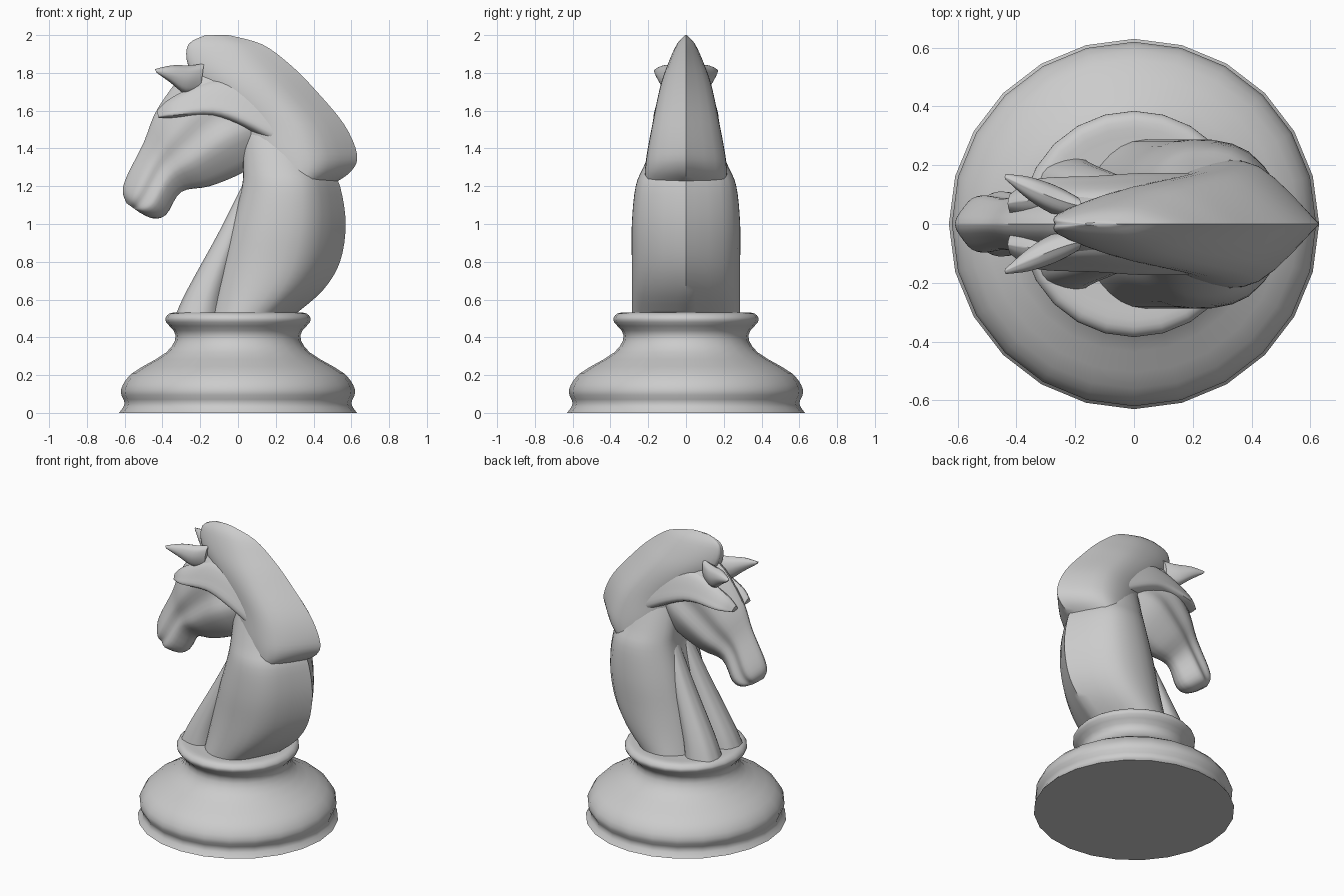
import bpy, bmesh, math

cube = bpy.data.objects.get("Cube")
if cube:
    bpy.data.objects.remove(cube)

grey = bpy.data.materials.new("plain grey")
grey.use_nodes = True
colour = (.6, .6, .6, 1)
grey.diffuse_color = colour
grey.node_tree.nodes["Principled BSDF"].inputs["Base Color"].default_value = colour


def spline(rows, steps):
    """Smooth curve passing through every row of numbers."""
    out = []
    last = len(rows) - 1
    for i in range(last):
        before, start = rows[max(i - 1, 0)], rows[i]
        end, after = rows[i + 1], rows[min(i + 2, last)]
        for step in range(steps):
            t = step / steps
            row = []
            for p, a, b, q in zip(before, start, end, after):
                leave, arrive = (b - p) / 2, (q - a) / 2
                bend = a - b
                row.append(a + t * (leave + t * (-3 * bend - 2 * leave - arrive
                                                 + t * (2 * bend + leave + arrive))))
            out.append(row)
    return out + [list(rows[-1])]


def skin(name, rings, mirror=False):
    """Join closed rings into a capped, smooth solid."""
    bm = bmesh.new()
    loops = [[bm.verts.new(point) for point in ring] for ring in rings]
    for low, high in zip(loops, loops[1:]):
        for i in range(len(low)):
            bm.faces.new((low[i - 1], low[i], high[i], high[i - 1]))
    bm.faces.new(loops[0])
    bm.faces.new(loops[-1])
    bmesh.ops.recalc_face_normals(bm, faces=bm.faces)
    mesh = bpy.data.meshes.new(name)
    bm.to_mesh(mesh)
    bm.free()
    mesh.materials.append(grey)
    obj = bpy.data.objects.new(name, mesh)
    bpy.context.collection.objects.link(obj)
    if mirror:
        both = obj.modifiers.new("both sides", "MIRROR")
        both.use_axis = (False, True, False)
    bpy.ops.object.select_all(action="DESELECT")
    obj.select_set(True)
    bpy.context.view_layer.objects.active = obj
    bpy.ops.object.shade_smooth_by_angle(angle=math.radians(45))


def loft(name, shape, sections, mirror=False):
    """Each section runs from one x, z point to another, with a y offset and
    a half width; shape gives the relative width along that line."""
    half = spline([(0, 0), *shape, (1, 0)], 4)
    outline = half + [(t, -w) for t, w in half[-2:0:-1]]
    rings = []
    for xa, za, xb, zb, y, width in spline(sections, 4):
        rings.append([(xa + (xb - xa) * t, y + w * width, za + (zb - za) * t)
                      for t, w in outline])
    skin(name, rings, mirror)


def level(front, back, z, width, y=0):
    """Horizontal section."""
    return front, z, back, z, y, width


def turned(name, profile, sides):
    """Solid of revolution about the z axis."""
    angles = [math.tau * i / sides for i in range(sides)]
    skin(name, [[(r * math.cos(a), r * math.sin(a), z) for a in angles]
                for r, z in spline(profile, 3)])


# Turned base
turned("turned_base", [(.63, 0), (.6, .05), (.62, .12), (.56, .21), (.38, .32),
                       (.33, .41), (.38, .48), (.38, .51), (.35, .53), (.28, .53)], 24)

# Neck: straight throat line, bulging ridge at the back
nape = [(.3, .52), (.45, .65), (.54, .8), (.57, 1), (.54, 1.2), (.48, 1.32), (.4, 1.55)]
loft("neck", [(.02, .6), (.3, 1), (.7, .88)],
     [level(min((z - 1.1) / 4, .03), back, z, .28 - .4 * max(z - 1.15, 0))
      for back, z in nape])

# Mane overhanging the neck, narrowing to a sharp crest
mane = [(.15, .5, 1.21, .22), (.08, .6, 1.28, .22), (.03, .63, 1.37, .21),
        (-.02, .56, 1.53, .18), (-.18, .4, 1.72, .14), (-.26, .28, 1.84, .1),
        (-.26, .13, 1.95, .05), (-.17, -.05, 2, .005)]
loft("mane", [(.02, .4), (.3, .9), (.65, .9)], [level(*row) for row in mane])

# Head from the poll to the muzzle, hollow between brow and cheek
loft("head", [(.06, .3), (.3, .85), (.5, .85), (.7, 1), (.95, .45)], [
    (0, 1.85, .14, 1.36, 0, .11),
    (-.24, 1.83, .02, 1.27, 0, .16),
    (-.42, 1.62, -.15, 1.2, 0, .14),
    (-.5, 1.43, -.3, 1.17, 0, .1),
    (-.59, 1.25, -.38, 1.05, 0, .11),
    (-.61, 1.17, -.45, 1.03, 0, .09),
    (-.59, 1.11, -.52, 1.06, 0, .04)])

# Brow ridges, crisp below, blending back into the sides of the mane
loft("brow_ridges", [(.15, .4), (.5, .8), (.85, 1)], [
    (-.43, 1.6, -.42, 1.56, .07, .03),
    (-.35, 1.67, -.33, 1.56, .08, .07),
    (-.15, 1.76, -.13, 1.56, .08, .08),
    (.04, 1.75, .03, 1.5, .08, .09),
    (.3, 1.62, .22, 1.4, .1, .07)], mirror=True)

# Pointed ears
loft("ears", [(.15, .7), (.5, 1), (.85, .7)], [
    (-.18, 1.85, -.2, 1.7, .06, .03),
    (-.25, 1.84, -.28, 1.69, .08, .05),
    (-.35, 1.84, -.36, 1.75, .12, .04),
    (-.44, 1.82, -.43, 1.8, .16, .01)], mirror=True)

# Two chest muscles with a groove between them
muscles = [(-.33, -.06, .52), (-.27, -.04, .65), (-.1, .04, .96), (.03, .12, 1.22)]
loft("chest_muscles", [(.12, .75), (.6, 1)],
     [level(front, back, z, .15 - z / 12, y=.15 - z / 14)
      for front, back, z in muscles], mirror=True)
